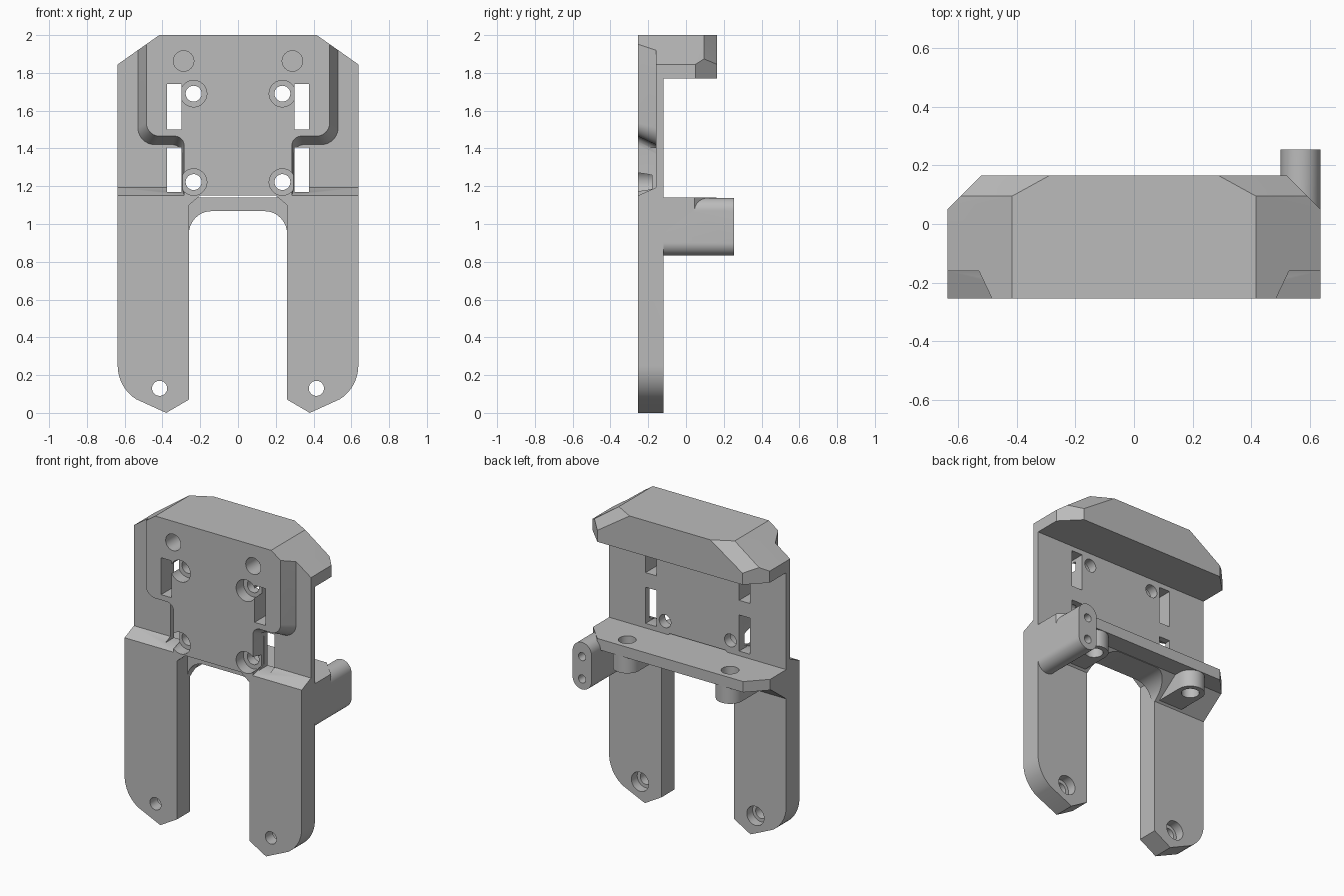
import bpy, bmesh, math
from mathutils import Vector

cube = bpy.data.objects.get("Cube")
if cube:
    bpy.data.objects.remove(cube, do_unlink=True)

GREY = (0.5, 0.5, 0.5, 1)
mat = bpy.data.materials.new("plain grey")
mat.use_nodes = True
mat.diffuse_color = GREY
mat.node_tree.nodes["Principled BSDF"].inputs["Base Color"].default_value = GREY

# plane mappings: (u, v, depth) -> xyz
MAPS = {"y": lambda u, v, d: (u, d, v),
        "z": lambda u, v, d: (u, v, d),
        "x": lambda u, v, d: (d, u, v)}


def finish(name, bm):
    bmesh.ops.recalc_face_normals(bm, faces=bm.faces)
    mesh = bpy.data.meshes.new(name)
    bm.to_mesh(mesh)
    bm.free()
    ob = bpy.data.objects.new(name, mesh)
    mesh.materials.append(mat)
    bpy.context.collection.objects.link(ob)
    return ob


def loft(name, axis, sections):
    """Skin a list of (outline, depth) sections and cap both ends."""
    bm = bmesh.new()
    rings = [[bm.verts.new(MAPS[axis](u, v, d)) for u, v in pts] for pts, d in sections]
    bm.faces.new(rings[0])
    bm.faces.new(rings[-1])
    for a, b in zip(rings, rings[1:]):
        for i in range(len(a)):
            j = (i + 1) % len(a)
            bm.faces.new((a[i], a[j], b[j], b[i]))
    return finish(name, bm)


def prism(name, axis, pts, d0, d1):
    return loft(name, axis, [(pts, d0), (pts, d1)])


def arc(cx, cy, r, a0, a1, n=10):
    angles = [math.radians(a0 + (a1 - a0) * i / n) for i in range(n + 1)]
    return [(cx + r * math.cos(a), cy + r * math.sin(a)) for a in angles]


def circle(cx, cy, r):
    return arc(cx, cy, r, 0, 352.5, 47)


def rect(u0, u1, v0, v1):
    return [(u0, v0), (u1, v0), (u1, v1), (u0, v1)]


def flip(pts, s):
    return [(s * u, v) for u, v in pts]


def mirrored(half):
    return half + [(-u, v) for u, v in reversed(half)]


def combine(target, other, op):
    mod = target.modifiers.new(op.lower(), "BOOLEAN")
    mod.operation, mod.solver, mod.object = op, "EXACT", other
    other.hide_render = True
    bpy.context.view_layer.objects.active = target
    bpy.ops.object.modifier_apply(modifier=mod.name)
    bpy.data.objects.remove(other, do_unlink=True)


W, FRONT, BACK = 0.637, -0.255, -0.12

# main plate with two pointed legs
half = [(0, 1.15), (0.2, 1.15), (0.26, 1.1), (0.26, 0.07), (0.38, 0)]
half += arc(0.427, 0.25, 0.21, -58, 0) + [(W, 1.845), (0.417, 2)]
outline = half[1:]
body = prism("bracket_body", "y", mirrored(outline), FRONT, BACK)

# hood: convex block with bevelled rear corners
bm = bmesh.new()
corner = [(W, -0.14, 1.77), (W, -0.14, 1.845), (0.417, -0.14, 2),
          (W, 0.05, 1.77), (W, 0.05, 1.845), (0.522, 0.165, 1.77),
          (0.522, 0.165, 1.845), (0.592, 0.095, 1.874), (0.417, 0.095, 2),
          (0.29, 0.165, 2)]
for x, y, z in corner:
    for s in (1, -1):
        bm.verts.new(Vector((s * x, y, z)))
bmesh.ops.convex_hull(bm, input=bm.verts)
bmesh.ops.dissolve_limit(bm, angle_limit=0.03, verts=bm.verts, edges=bm.edges)
combine(body, finish("hood", bm), "UNION")

# rear shelf and the sloped gusset under it
plan = mirrored([(W, -0.15), (W, 0.045), (0.525, 0.162)])
combine(body, prism("shelf", "z", plan, 1.07, 1.14), "UNION")
slope = [(-0.15, 0.95), (BACK, 0.95), (0.04, 1.07), (0.04, 1.1), (-0.15, 1.1)]
combine(body, prism("gusset", "x", slope, -W, W), "UNION")

# rounded bosses under the shelf
for s in (1, -1):
    boss = flip([(0.285, -0.15), (0.455, -0.15)] + arc(0.37, 0.075, 0.085, 0, 180, 20), s)
    combine(body, prism("boss", "z", boss, 0.96, 1.12), "UNION")

# arch between the legs
arch = mirrored([(0.26, -0.2)] + arc(0.14, 0.948, 0.12, 0, 90))
combine(body, prism("arch_cutter", "y", arch, -0.5, 0.5), "DIFFERENCE")

# rear peg on one side
peg = arc(0.569, 1.07, 0.068, 0, 180, 20) + arc(0.569, 0.9, 0.068, 180, 360, 20)
combine(body, prism("peg", "y", peg, -0.15, 0.255), "UNION")
for z in (0.9, 1.045):
    combine(body, prism("peg_hole", "y", circle(0.569, z, 0.026), 0.1, 0.3), "DIFFERENCE")


def recess(side, inner, shelf, low, r):
    """Outline of a wing recess; side and inner are its walls, shelf its step."""
    pts = [(side, 2.1)] + arc(side - r, shelf + r, r, 0, -90)
    pts += arc(inner + 0.05, shelf - 0.05, 0.05, 90, 180)
    return pts + [(inner, low), (0.8, low), (0.8, 2.1)]


for s in (1, -1):
    # recessed wings with slanted walls
    outer = flip(recess(0.485, 0.285, 1.465, 1.15, 0.07), s)
    inner = flip(recess(0.53, 0.297, 1.42, 1.192, 0.09), s)
    cutter = loft("wing_recess", "y", [(outer, -0.35), (outer, FRONT), (inner, -0.16)])
    combine(body, cutter, "DIFFERENCE")
    # slots
    for z0, z1 in ((1.17, 1.405), (1.5, 1.74)):
        slot = flip(rect(0.298, 0.375, z0, z1), s)
        combine(body, prism("slot", "y", slot, -0.4, 0.0), "DIFFERENCE")
    # round holes: x, z, radius, start depth, end depth
    holes = [(0.235, 1.69, 0.07, -0.4, -0.18), (0.235, 1.69, 0.042, -0.3, 0),
             (0.235, 1.222, 0.07, -0.4, -0.18), (0.235, 1.222, 0.042, -0.3, 0),
             (0.288, 1.863, 0.054, -0.4, 0), (0.415, 0.13, 0.04, -0.4, 0),
             (0.415, 0.13, 0.062, -0.18, 0)]
    for x, z, r, d0, d1 in holes:
        combine(body, prism("hole", "y", circle(s * x, z, r), d0, d1), "DIFFERENCE")
    combine(body, prism("boss_hole", "z", circle(s * 0.37, 0.075, 0.053), 0.8, 1.3), "DIFFERENCE")

# smooth the round walls, keep edges sharp
bpy.ops.object.select_all(action="DESELECT")
body.select_set(True)
bpy.context.view_layer.objects.active = body
bpy.ops.object.shade_smooth_by_angle(angle=math.radians(25))
